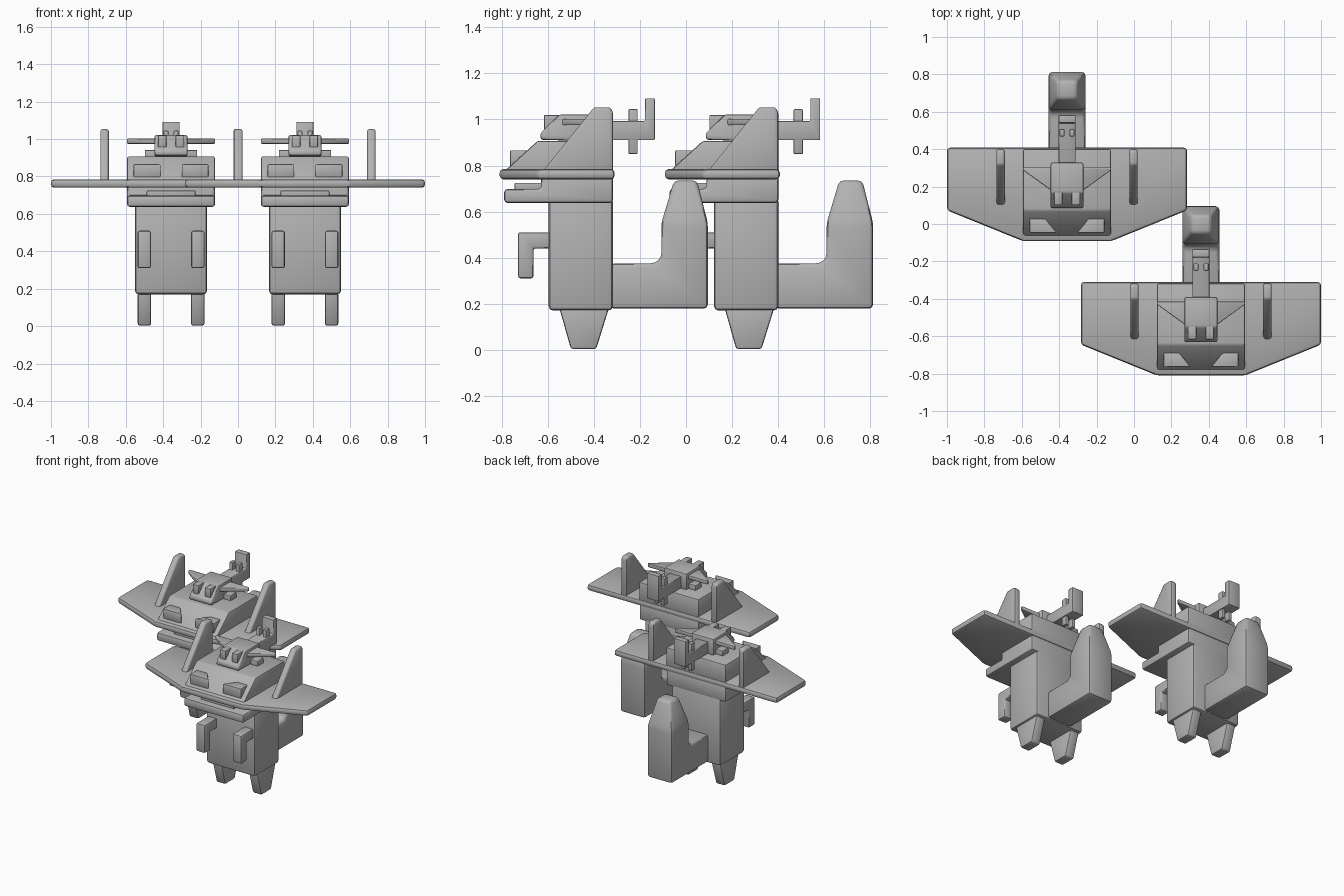
import bpy, bmesh, math
from mathutils import Vector

if "Cube" in bpy.data.objects:
    bpy.data.objects.remove(bpy.data.objects["Cube"])

grey = bpy.data.materials.new("plain_grey")
grey.diffuse_color = (0.45, 0.45, 0.45, 1)
grey.use_nodes = True
grey.node_tree.nodes["Principled BSDF"].inputs["Base Color"].default_value = grey.diffuse_color


def prism(name, pts, lo, hi, axis='X', origin=(0, 0, 0), bevel=0.01, shape=None):
    """Extrude a profile: (y, z) points along X, or (x, y) points along Z."""
    bm = bmesh.new()
    place = (lambda p, t: (t, p[0], p[1])) if axis == 'X' else (lambda p, t: (p[0], p[1], t))
    a = [bm.verts.new(place(p, lo)) for p in pts]
    b = [bm.verts.new(place(p, hi)) for p in pts]
    bm.faces.new(a)
    bm.faces.new(b)
    n = len(pts)
    for i in range(n):
        j = (i + 1) % n
        bm.faces.new((a[i], a[j], b[j], b[i]))
    if shape:
        shape(bm)
    bmesh.ops.recalc_face_normals(bm, faces=bm.faces)
    edges = [e for e in bm.edges if e.calc_face_angle(0) > math.radians(12)]
    bmesh.ops.bevel(bm, geom=edges, offset=bevel, segments=2, profile=0.5,
                    affect='EDGES', clamp_overlap=True)
    bmesh.ops.recalc_face_normals(bm, faces=bm.faces)
    me = bpy.data.meshes.new(name)
    bm.to_mesh(me)
    bm.free()
    me.materials.append(grey)
    for p in me.polygons:
        p.use_smooth = True
    me.set_sharp_from_angle(angle=math.radians(42))
    ob = bpy.data.objects.new(name, me)
    ob.location = origin
    bpy.context.collection.objects.link(ob)
    return ob


def rect(a0, a1, b0, b1):
    return [(a0, b0), (a1, b0), (a1, b1), (a0, b1)]


def taper_tip(bm):
    # cut the tail at the shoulder, then narrow its tip sideways
    bmesh.ops.bisect_plane(bm, geom=bm.verts[:] + bm.edges[:] + bm.faces[:],
                           plane_co=(0, 0, 0.55), plane_no=(0, 0, 1), dist=0.001)
    for v in bm.verts:
        if v.co.z > 0.6:
            v.co.x *= 0.55


def creature(o):
    def part(name, pts, lo, hi, axis='X', bevel=0.01, shape=None):
        prism(name, pts, lo, hi, axis, o, bevel, shape)

    def pair(name, pts, lo, hi, bevel=0.01):
        part(name + "_right", pts, lo, hi, 'X', bevel)
        part(name + "_left", pts, -hi, -lo, 'X', bevel)

    # standing body, legs, arms and upturned tail
    part("body", rect(-0.597, -0.317, 0.17, 0.66), -0.193, 0.193, bevel=0.02)
    pair("leg", [(-0.55, 0.18), (-0.50, 0.003), (-0.39, 0.003), (-0.335, 0.18)], 0.107, 0.178)
    pair("arm", [(-0.58, 0.51), (-0.73, 0.51), (-0.73, 0.31), (-0.663, 0.31),
                 (-0.663, 0.44), (-0.58, 0.44)], 0.108, 0.178)
    part("tail", [(-0.33, 0.178), (0.095, 0.178), (0.095, 0.55), (0.048, 0.735),
                  (-0.052, 0.735), (-0.107, 0.55), (-0.107, 0.40), (-0.135, 0.375),
                  (-0.33, 0.375)], -0.098, 0.098, bevel=0.02, shape=taper_tip)

    # lower jaw, teeth and sloping head
    part("jaw", [(-0.79, 0.638), (-0.317, 0.638), (-0.317, 0.755), (-0.63, 0.755),
                 (-0.63, 0.698), (-0.79, 0.698)], -0.235, 0.235, bevel=0.014)
    part("teeth", rect(-0.745, -0.60, 0.69, 0.725), -0.13, 0.13, bevel=0.005)
    part("head", [(-0.80, 0.765), (-0.317, 0.765), (-0.317, 0.907), (-0.645, 0.907)],
         -0.235, 0.235)
    for s, side in ((1, "right"), (-1, "left")):
        part("eye_" + side, [(s * 0.055, -0.765), (s * 0.2, -0.765), (s * 0.2, -0.685),
                             (s * 0.12, -0.685)], 0.795, 0.866, 'Z', 0.006)

    # broad flat wings with upright fins
    part("wings", [(-0.642, -0.31), (0.642, -0.31), (0.642, -0.645), (0.235, -0.81),
                   (-0.235, -0.81), (-0.642, -0.645)], 0.74, 0.785, 'Z', 0.017)
    pair("fin", [(-0.63, 0.765), (-0.40, 1.053), (-0.33, 1.053), (-0.317, 1.035),
                 (-0.317, 0.765)], 0.333, 0.378, 0.017)

    # small rider on top: head, eyes, swept wings, base
    part("rider_head", [(-0.632, 0.912), (-0.39, 0.905), (-0.39, 1.022), (-0.55, 1.022),
                        (-0.632, 0.94)], -0.088, 0.088)
    pair("rider_eye", rect(-0.617, -0.54, 0.955, 1.02), 0.024, 0.07, 0.006)
    part("rider_wings", [(0.236, -0.415), (0.236, -0.43), (0.07, -0.55), (-0.07, -0.55),
                         (-0.236, -0.43), (-0.236, -0.415)], 0.975, 1.003, 'Z', 0.006)
    part("rider_base", rect(-0.49, -0.42, 0.895, 0.942), -0.14, 0.14, bevel=0.006)

    # rider's rear beam with upturned end and cross bars
    part("rider_tail", [(-0.42, 0.91), (-0.135, 0.91), (-0.135, 1.092), (-0.178, 1.092),
                        (-0.178, 0.993), (-0.42, 0.993)], -0.046, 0.046, bevel=0.006)
    pair("tail_bar", rect(-0.25, -0.21, 0.85, 1.045), 0.014, 0.04, 0.005)


# two copies, one ahead of the other
creature((0.358, 0, 0))
creature((-0.358, 0.718, 0))
